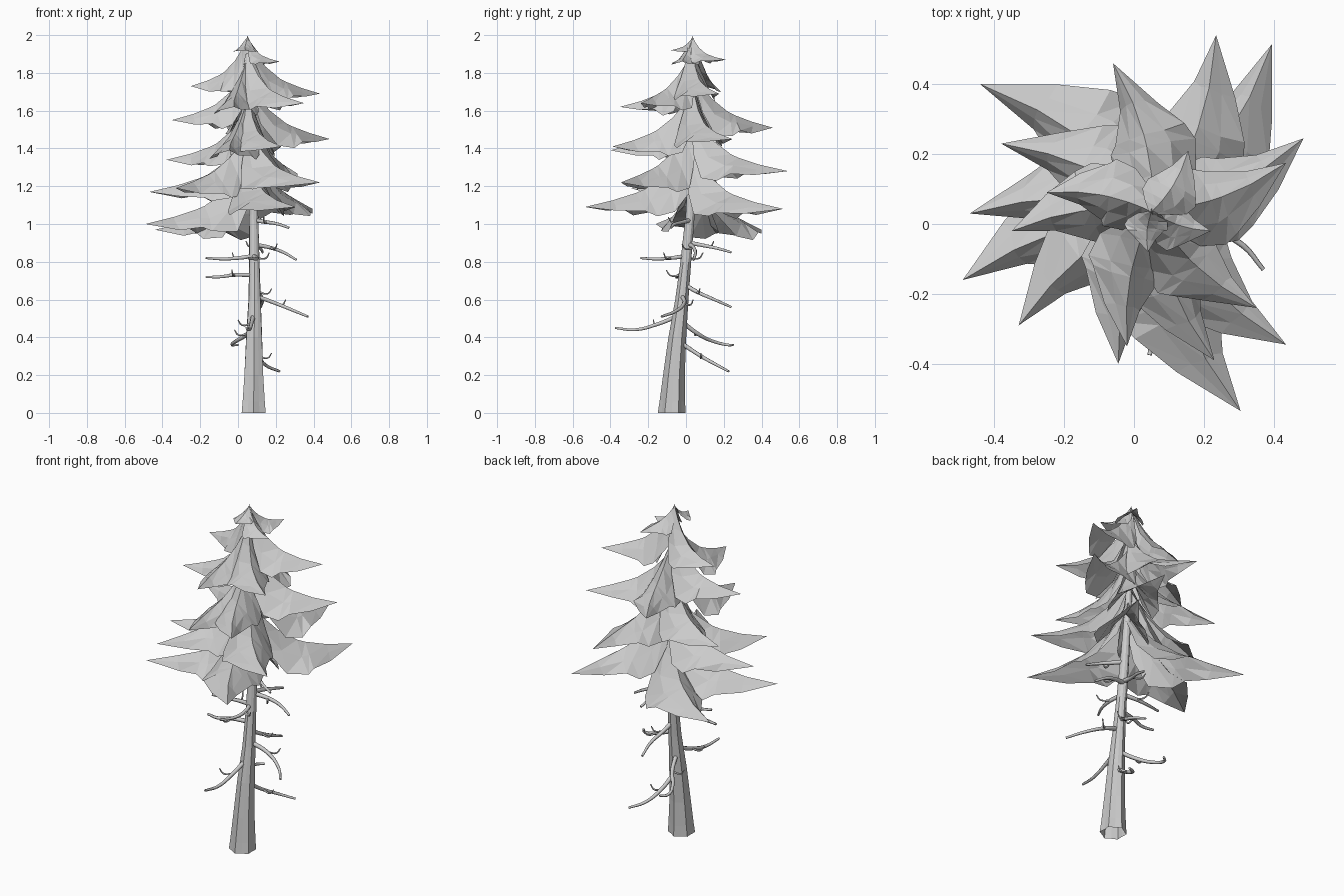
import bpy, bmesh, math, random
from mathutils import Vector

if "Cube" in bpy.data.objects:
    bpy.data.objects.remove(bpy.data.objects["Cube"])

random.seed(4)
AXIS = [(0, .083, -.076), (.3, .084, -.058), (.6, .088, -.022), (1, .085, .02),
        (1.5, .065, .04), (2, .05, .035)]


def axis(z):
    # centre of the leaning trunk at height z
    for (a, ax, ay), (b, bx, by) in zip(AXIS, AXIS[1:]):
        if z <= b:
            f = (z - a) / (b - a)
            return Vector((ax + (bx - ax) * f, ay + (by - ay) * f, z))
    return Vector((.05, .035, z))


def make(name, verts, faces):
    me = bpy.data.meshes.new(name)
    me.from_pydata(verts, [], faces)
    bm = bmesh.new()
    bm.from_mesh(me)
    bmesh.ops.recalc_face_normals(bm, faces=bm.faces)
    bm.to_mesh(me)
    bm.free()
    ob = bpy.data.objects.new(name, me)
    bpy.context.collection.objects.link(ob)
    return ob


def trunk():
    # fluted, tapering trunk, open at the base
    n, v, f = 12, [], []
    rings = [(0, .068), (.06, .063), (.2, .054), (.4, .045), (.6, .034), (.8, .028),
             (1.05, .024), (1.4, .018), (1.7, .012), (1.97, .003)]
    for z, r in rings:
        for i in range(n):
            a = math.tau * i / n
            k = r * (1 + (.08 if i % 2 else -.1) * max(0, 1 - z))
            v.append(axis(z) + Vector((math.cos(a) * k, math.sin(a) * k, 0)))
    for j in range(len(rings) - 1):
        for i in range(n):
            a, b = j * n + i, j * n + (i + 1) % n
            f.append((a, b, b + n, a + n))
    make("trunk", v, f)


def bough(name, tip, rise):
    # folded drooping bough, swept sideways so the crown swirls like a pinwheel
    tip = Vector(tip)
    root = axis(min(tip.z + rise, 1.99))
    h = root.z - tip.z
    d = Vector((tip.x - root.x, tip.y - root.y, 0))
    L = d.length
    d.normalize()
    side = Vector((-d.y, d.x, 0))
    w = .04 + .19 * L
    # along, ridge height, half width, hanging edge height
    stations = [(0, 1, .08, .93), (.1, .76, .55, .3), (.23, .52, .92, -.1),
                (.42, .29, 1, -.14), (.5, .23, .84, -.07), (.72, .11, .45, -.08)]
    v, f = [], []
    for t, rz, hw, ez in stations:
        bend = -4 * t * (1 - t) * L
        for s in (-1, -.5, 0, .5, 1):
            q = abs(s)
            jit = random.uniform(-.03, .03) if q == 1 and t > 0 else 0
            z = rz + (ez - rz) * q ** 1.15 + jit
            v.append(Vector((root.x, root.y, tip.z)) + d * ((t + jit - .02 * q) * L)
                     + side * (s * hw * w + bend * (.07 + .04 * q)) + Vector((0, 0, z * h)))
    for j in range(len(stations) - 1):
        for i in range(4):
            a = j * 5 + i
            f += [(a, a + 1, a + 6), (a, a + 6, a + 5)]
    v.append(tip)
    e = (len(stations) - 1) * 5
    f += [(e + i, e + i + 1, len(v) - 1) for i in range(4)]
    make(name, v, f)


def dead_branch(name, pts, r=.013):
    # bare curved branch as a tapering tube
    cu = bpy.data.curves.new(name, 'CURVE')
    cu.dimensions = '3D'
    cu.bevel_depth = r
    cu.bevel_resolution = 1
    cu.resolution_u = 4
    cu.use_fill_caps = True
    sp = cu.splines.new('BEZIER')
    sp.bezier_points.add(len(pts) - 1)
    for i, (b, p) in enumerate(zip(sp.bezier_points, pts)):
        b.co = p
        b.radius = 1 - .5 * i / (len(pts) - 1)
        b.handle_left_type = b.handle_right_type = 'AUTO'
    bpy.context.collection.objects.link(bpy.data.objects.new(name, cu))


trunk()

# boughs by tip position, from the lowest whorl to the crown
TIPS = [
    (-.44, .40, .97), (-.49, -.16, 1.0), (.395, .515, 1.08), (.305, -.535, 1.09),
    (-.47, .03, 1.17), (-.33, -.29, 1.19), (.435, -.345, 1.22), (.235, .54, 1.28),
    (-.38, .23, 1.34), (-.045, -.40, 1.39), (.23, -.39, 1.41), (.485, .245, 1.45),
    (-.06, .46, 1.51), (-.35, -.02, 1.55), (-.02, -.35, 1.62), (.35, -.24, 1.64),
    (.435, .175, 1.69), (-.25, .09, 1.73)]
for i, t in enumerate(TIPS):
    bough(f"bough_{i + 1}", t, .33 - .08 * (t[2] - 1))
for i, t in enumerate([(.22, -.02, 1.86), (.155, .21, 1.87), (.04, -.08, 1.92)]):
    bough(f"crown_bough_{i + 1}", t, .13)
# pointed leader
bpy.ops.mesh.primitive_cone_add(vertices=5, radius1=.02, depth=.1, location=(.05, .035, 1.95))
bpy.context.object.name = "leader"

# bare lower branches
BARE = [
    [(.09, -.04, .38), (.11, .08, .3), (.15, .17, .25), (.22, .225, .22)],
    [(.08, -.03, .49), (.05, .06, .42), (-.01, .14, .38), (-.03, .22, .36), (.0, .25, .36)],
    [(.08, -.05, .51), (.07, -.15, .47), (.06, -.27, .44), (.045, -.375, .45)],
    [(.09, -.02, .62), (.2, -.01, .58), (.31, -.06, .535), (.37, -.13, .51)],
    [(.09, -.01, .68), (.11, .06, .64), (.13, .15, .6), (.12, .24, .56)],
    [(.08, -.01, .73), (-.02, -.03, .73), (-.1, -.05, .72), (-.17, -.04, .72)],
    [(.08, 0, .83), (0, .02, .82), (-.08, .02, .815), (-.17, .0, .82)],
    [(.08, 0, .83), (.1, -.08, .82), (.09, -.16, .815), (.05, -.24, .82)],
    [(.09, .02, .89), (.17, .04, .875), (.24, .05, .85), (.31, .04, .81)],
    [(.09, .02, .9), (.1, .1, .885), (.12, .17, .87), (.13, .24, .85)],
    [(.09, .02, 1.02), (.15, -.02, 1.01), (.21, -.06, 1.0), (.27, -.08, .98)]]
for i, p in enumerate(BARE):
    dead_branch(f"bare_branch_{i + 1}", p)
    # short hooked twig off the inner part of each branch
    o, u = Vector(p[1]), (Vector(p[2]) - Vector(p[1])).normalized()
    s = Vector((-u.y, u.x, 0)) * (1 if i % 2 else -1)
    dead_branch(f"twig_{i + 1}", [o, o + s * .05 + u * .02, o + s * .07 + u * .03 + Vector((0, 0, .03))], .006)
